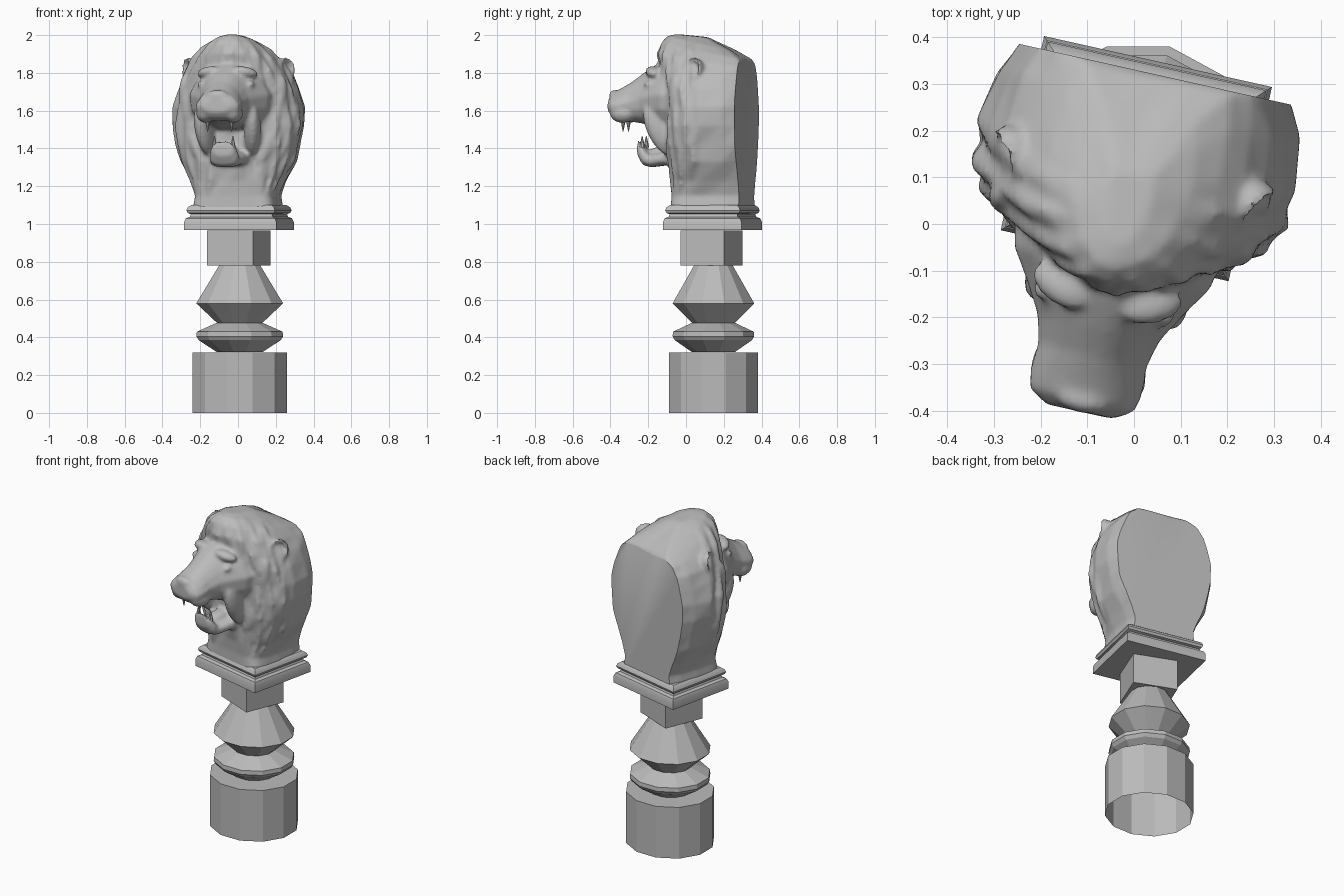
import bpy, bmesh, math, random
from mathutils import Matrix, Vector

random.seed(4)
cube = bpy.data.objects.get("Cube")
if cube:
    bpy.data.objects.remove(cube)

stone = bpy.data.materials.new("grey stone")
stone.use_nodes = True
GREY = (0.5, 0.5, 0.5, 1)
stone.diffuse_color = GREY
stone.node_tree.nodes["Principled BSDF"].inputs["Base Color"].default_value = GREY

# Shared centre line; the bust is turned a little to its right
POST = Matrix.Translation((0.009, 0.145, 0))
BUST = Matrix.Translation((0.005, 0.14, 0)) @ Matrix.Rotation(math.radians(-12.6), 4, 'Z')
clay = []  # pieces of the head that are fused into one carving


def activate(obs):
    bpy.ops.object.select_all(action='DESELECT')
    for ob in obs:
        ob.select_set(True)
    bpy.context.view_layer.objects.active = obs[0]


def finish(name, bm, matrix, angle=None):
    bmesh.ops.recalc_face_normals(bm, faces=bm.faces)
    mesh = bpy.data.meshes.new(name)
    bm.to_mesh(mesh)
    bm.free()
    mesh.transform(matrix)
    mesh.materials.append(stone)
    ob = bpy.data.objects.new(name, mesh)
    bpy.context.collection.objects.link(ob)
    if angle:
        activate([ob])
        bpy.ops.object.shade_smooth_by_angle(angle=math.radians(angle))
    return ob


def loft(name, rings, matrix, angle=None, open_base=False):
    bm = bmesh.new()
    loops = [[bm.verts.new(p) for p in ring] for ring in rings]
    for a, b in zip(loops, loops[1:]):
        for i in range(len(a)):
            j = (i + 1) % len(a)
            bm.faces.new((a[i], a[j], b[j], b[i]))
    if not open_base:
        bm.faces.new(loops[0])
    bm.faces.new(loops[-1])
    return finish(name, bm, matrix, angle)


def spun(name, profile, open_base=False, sides=12):
    turns = [math.tau * (i + 0.5) / sides for i in range(sides)]
    rings = [[(r * math.cos(a), 0.94 * r * math.sin(a), z) for a in turns] for r, z in profile]
    return loft(name, rings, POST, None, open_base)


def blob(name, loc, size, turn=(0, 0, 0)):
    bm = bmesh.new()
    bmesh.ops.create_uvsphere(bm, u_segments=16, v_segments=10, radius=1)
    rot = Matrix.Rotation(turn[2], 4, 'Z') @ Matrix.Rotation(turn[1], 4, 'Y') @ Matrix.Rotation(turn[0], 4, 'X')
    clay.append(finish(name, bm, BUST @ Matrix.Translation(loc) @ rot @ Matrix.Diagonal((*size, 1))))


def power(x, n):
    return math.copysign(abs(x) ** (2 / n), x)


def slices(name, table, n=2.5, taper=0.0, count=18):
    # Rounded upright slices (depth, bottom, top, half width) joined front to back
    rings = []
    for v, zb, zt, hw in table:
        ring = []
        for i in range(count):
            a = math.tau * i / count
            up = power(math.sin(a), n)
            ring.append((hw * power(math.cos(a), n) * (1 - taper * max(up, 0)), v,
                         (zb + zt) / 2 + up * (zt - zb) / 2))
        rings.append(ring)
    clay.append(loft(name, rings, BUST))


# Turned post
spun("base_drum", [(0.259, 0), (0.259, 0.32)], open_base=True)
spun("spindle", [(0.125, 0.322), (0.225, 0.385), (0.238, 0.405), (0.235, 0.43), (0.125, 0.477),
                 (0.238, 0.58), (0.11, 0.785)])
bm = bmesh.new()
bmesh.ops.create_cube(bm, size=1)
finish("square_block", bm, Matrix.Translation((0.005, 0.135, 0.873)) @ Matrix.Rotation(math.radians(-22), 4, 'Z')
       @ Matrix.Diagonal((0.262, 0.25, 0.187, 1)))

# Moulded plinth: inset of the rectangle at each height
steps = [(0.0, 0.968), (0.0, 1.01), (0.008, 1.03), (0.025, 1.038), (0.03, 1.052), (0.016, 1.058),
         (0.01, 1.072), (0.016, 1.088), (0.032, 1.1)]
loft("plinth", [[(sx * (0.25 - s), sy * (0.213 - s), z) for sx, sy in ((-1, -1), (1, -1), (1, 1), (-1, 1))]
                for s, z in steps], BUST, 35)

# Mane and skull: height, half width, front, back, squareness, slope of the ring
mane = [
    (1.06, 0.225, -0.195, 0.2, 7, 0), (1.10, 0.222, -0.195, 0.2, 6, 0), (1.15, 0.214, -0.195, 0.2, 5, 0),
    (1.23, 0.245, -0.205, 0.2, 3.6, 0), (1.33, 0.300, -0.22, 0.2, 2.8, 0),
    (1.42, 0.330, -0.225, 0.2, 2.6, 0), (1.52, 0.348, -0.225, 0.2, 2.5, 0),
    (1.62, 0.343, -0.235, 0.2, 2.4, 0), (1.72, 0.318, -0.255, 0.2, 2.3, 0.02),
    (1.81, 0.285, -0.275, 0.2, 2.1, 0.07), (1.89, 0.245, -0.295, 0.198, 1.9, 0.14),
    (1.95, 0.190, -0.275, 0.175, 1.9, 0.20), (1.99, 0.125, -0.235, 0.10, 2, 0.22),
    (2.006, 0.05, -0.19, -0.03, 2, 0.1)]
rings = []
for k, (z, w, vf, vb, n, slope) in enumerate(mane):
    vc = min(0.0, (vf + vb) / 2 + 0.03)
    half = []
    for i in range(15):
        a = math.radians(90 * i / 14)
        lock = 1 + (0.035 * math.sin(i * 2.1 + k * 1.3) if 2 < k < 12 and i else 0)
        half.append((w * power(math.sin(a), n) * lock, vc - (vc - vf) * power(math.cos(a), n) * lock))
    half += [(w * 0.95, vc + (vb - vc) * 0.6), (w * 0.84, vb), (w * 0.4, vb)]
    ring = half + [(0, vb)] + [(-u, v) for u, v in reversed(half[1:])]
    jit = 0.007 if 2 < k < 13 else 0
    rings.append([(u + random.uniform(-jit, jit), v + random.uniform(-jit, jit), z - slope * (v + 0.2))
                  for u, v in ring])
clay.append(loft("mane", rings, BUST))

# Muzzle, lower jaw and nose
slices("muzzle", [(-0.12, 1.50, 1.88, 0.24), (-0.24, 1.50, 1.87, 0.215), (-0.31, 1.51, 1.84, 0.17),
                  (-0.37, 1.53, 1.80, 0.135), (-0.43, 1.54, 1.755, 0.12), (-0.49, 1.545, 1.72, 0.124),
                  (-0.53, 1.56, 1.70, 0.116), (-0.555, 1.59, 1.67, 0.075)], 2.5, 0.35)
slices("lower_jaw", [(-0.12, 1.30, 1.42, 0.13), (-0.25, 1.31, 1.385, 0.10), (-0.33, 1.30, 1.37, 0.082),
                     (-0.37, 1.31, 1.42, 0.078), (-0.40, 1.36, 1.445, 0.055)], 2.8)
blob("nose", (0, -0.53, 1.68), (0.06, 0.028, 0.03))
blob("tongue", (0, -0.27, 1.39), (0.045, 0.09, 0.025), (0.2, 0, 0))

# Paired features
for side, word in ((1, "left"), (-1, "right")):
    blob(word + "_cheek", (side * 0.13, -0.255, 1.50), (0.045, 0.07, 0.15), (0.45, 0, side * 0.25))
    blob(word + "_lip", (side * 0.075, -0.47, 1.585), (0.05, 0.07, 0.05))
    blob(word + "_brow", (side * 0.10, -0.30, 1.805), (0.07, 0.04, 0.028), (0, side * 0.2, side * 0.4))
    blob(word + "_eye", (side * 0.13, -0.315, 1.74), (0.026, 0.025, 0.018))

    # Ear: a ball with its outer face scooped in
    bm = bmesh.new()
    bmesh.ops.create_uvsphere(bm, u_segments=16, v_segments=10, radius=1)
    for v in bm.verts:
        if v.co.z > 0.4:
            v.co.z = 0.4 - (v.co.z - 0.4) * 1.4
    aim = Vector((side * 0.8, -0.5, 0.1)).to_track_quat('Z', 'Y').to_matrix().to_4x4()
    clay.append(finish(word + "_ear", bm, BUST @ Matrix.Translation((side * 0.268, -0.045, 1.82)) @ aim
                       @ Matrix.Diagonal((0.058, 0.062, 0.06, 1))))

    # Mane locks framing the face
    for i in range(3):
        blob(f"{word}_lock_{i + 1}", (side * (0.25 - 0.03 * i), -0.14 - 0.015 * i, 1.66 - 0.12 * i),
             (0.04, 0.04, 0.13), (0.05, side * (0.1 + 0.15 * i), side * 0.5))

    # Fangs
    for fang, u, v, z, h in (("upper", 0.065, -0.47, 1.525, -0.035), ("lower", 0.05, -0.37, 1.435, 0.03)):
        bm = bmesh.new()
        bmesh.ops.create_cone(bm, cap_ends=True, segments=8, radius1=0.016, radius2=0.002, depth=2)
        bmesh.ops.scale(bm, vec=(1, 1, h), verts=bm.verts)
        finish(f"{word}_{fang}_fang", bm, BUST @ Matrix.Translation((side * u, v, z)), 40)

# Fuse the pieces into one carved head and soften it
activate(clay)
bpy.ops.object.join()
head = bpy.context.object
head.name = "carved_head"
remesh = head.modifiers.new("fuse", 'REMESH')
remesh.mode = 'VOXEL'
remesh.voxel_size = 0.011
soften = head.modifiers.new("soften", 'SMOOTH')
soften.factor = 0.5
soften.iterations = 4
for mod in (remesh, soften):
    bpy.ops.object.modifier_apply(modifier=mod.name)

# Slice the back flat
bm = bmesh.new()
bm.from_mesh(head.data)
cut = bmesh.ops.bisect_plane(bm, geom=bm.verts[:] + bm.edges[:] + bm.faces[:], plane_co=BUST @ Vector((0, 0.185, 0)),
                             plane_no=BUST.to_3x3() @ Vector((0, 1, 0)), clear_outer=True)
bmesh.ops.edgenet_fill(bm, edges=[e for e in cut["geom_cut"] if isinstance(e, bmesh.types.BMEdge)])
bm.to_mesh(head.data)
bm.free()
bpy.ops.object.shade_smooth_by_angle(angle=math.radians(42))
